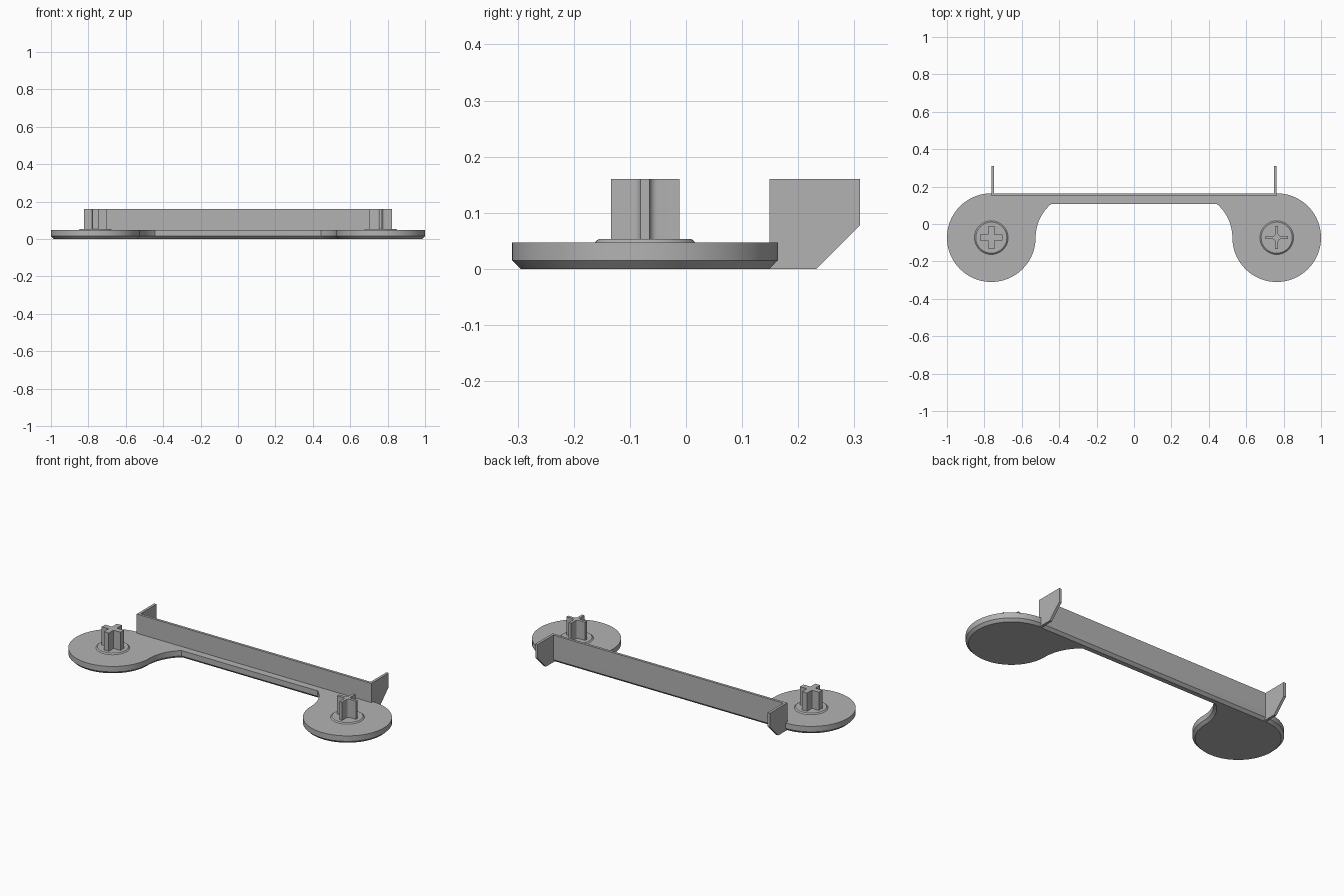
import bpy, bmesh
from math import sin, cos, asin, pi, radians

if "Cube" in bpy.data.objects:
    bpy.data.objects.remove(bpy.data.objects["Cube"])

R, PAD_X, PAD_Y = 0.237, 0.763, -0.073
BACK, FRONT, THICK, TOP = 0.164, 0.107, 0.047, 0.16
CHAMFER = WALL = 0.015

grey = bpy.data.materials.new("plain grey")
grey.use_nodes = True
grey.diffuse_color = (0.45, 0.45, 0.45, 1)
grey.node_tree.nodes["Principled BSDF"].inputs["Base Color"].default_value = grey.diffuse_color


def loft(name, rings, smooth=True):
    """Skin matching rings of points and cap both ends."""
    bm = bmesh.new()
    loops = [[bm.verts.new(p) for p in ring] for ring in rings]
    n = len(rings[0])
    for a, b in zip(loops, loops[1:]):
        for i in range(n):
            j = (i + 1) % n
            bm.faces.new((a[i], a[j], b[j], b[i]))
    bm.faces.new(loops[0])
    bm.faces.new(loops[-1])
    bmesh.ops.recalc_face_normals(bm, faces=bm.faces)
    mesh = bpy.data.meshes.new(name)
    bm.to_mesh(mesh)
    bm.free()
    mesh.materials.append(grey)
    obj = bpy.data.objects.new(name, mesh)
    bpy.context.collection.objects.link(obj)
    if smooth:
        bpy.ops.object.select_all(action='DESELECT')
        obj.select_set(True)
        bpy.context.view_layer.objects.active = obj
        bpy.ops.object.shade_smooth_by_angle(angle=radians(30))
    return obj


def arc(cx, cy, r, start, end, steps):
    angles = [start + (end - start) * i / steps for i in range(steps + 1)]
    return [(cx + r * cos(a), cy + r * sin(a)) for a in angles]


def at_height(points, z):
    return [(x, y, z) for x, y in points]


def plate_outline(inset):
    """Two round pads blended into a narrow bar along the back."""
    r = R + inset
    half = arc(PAD_X, PAD_Y, R - inset, pi / 2, -pi, 54)
    half += arc(PAD_X - 2 * R, PAD_Y, r, 0, asin((FRONT + inset - PAD_Y) / r), 12)[1:]
    return half + [(-x, y) for x, y in reversed(half)]


def cross_outline(cx, half_width, fillet, reach=0.061):
    """Plus-shaped section with rounded inner corners."""
    k = half_width + fillet
    quarter = [(reach, -half_width), (reach, half_width)]
    quarter += arc(k, k, fillet, 1.5 * pi, pi, 5)
    points = []
    for c, s in ((1, 0), (0, 1), (-1, 0), (0, -1)):
        points += [(cx + x * c - y * s, PAD_Y + x * s + y * c) for x, y in quarter]
    return points


# Base plate with chamfered underside
loft("base_plate", [at_height(plate_outline(CHAMFER), 0),
                    at_height(plate_outline(0), CHAMFER),
                    at_height(plate_outline(0), THICK)])

# Upright wall along the back edge
wall = [(-PAD_X, BACK - WALL), (PAD_X, BACK - WALL), (PAD_X, BACK), (-PAD_X, BACK)]
loft("back_wall", [at_height(wall, CHAMFER), at_height(wall, TOP)], False)

# Rear tabs, raised bosses and cross-shaped posts
tab = [(BACK - WALL, 0), (0.232, 0), (0.31, 0.078), (0.31, TOP), (BACK - WALL, TOP)]
for side, sign, half_width, fillet in (("left", 1, 0.008, 0.014), ("right", -1, 0.016, 0.004)):
    cx = sign * PAD_X
    loft(side + "_tab", [[(x, y, z) for y, z in tab] for x in (cx, cx - sign * WALL)], False)
    loft(side + "_boss", [at_height(arc(cx, PAD_Y, r, 0, 2 * pi, 48)[:-1], z)
                          for r, z in ((0.09, THICK - 0.005), (0.09, THICK), (0.083, 0.053))])
    section = cross_outline(cx, half_width, fillet)
    loft(side + "_post", [at_height(section, THICK), at_height(section, TOP)])
